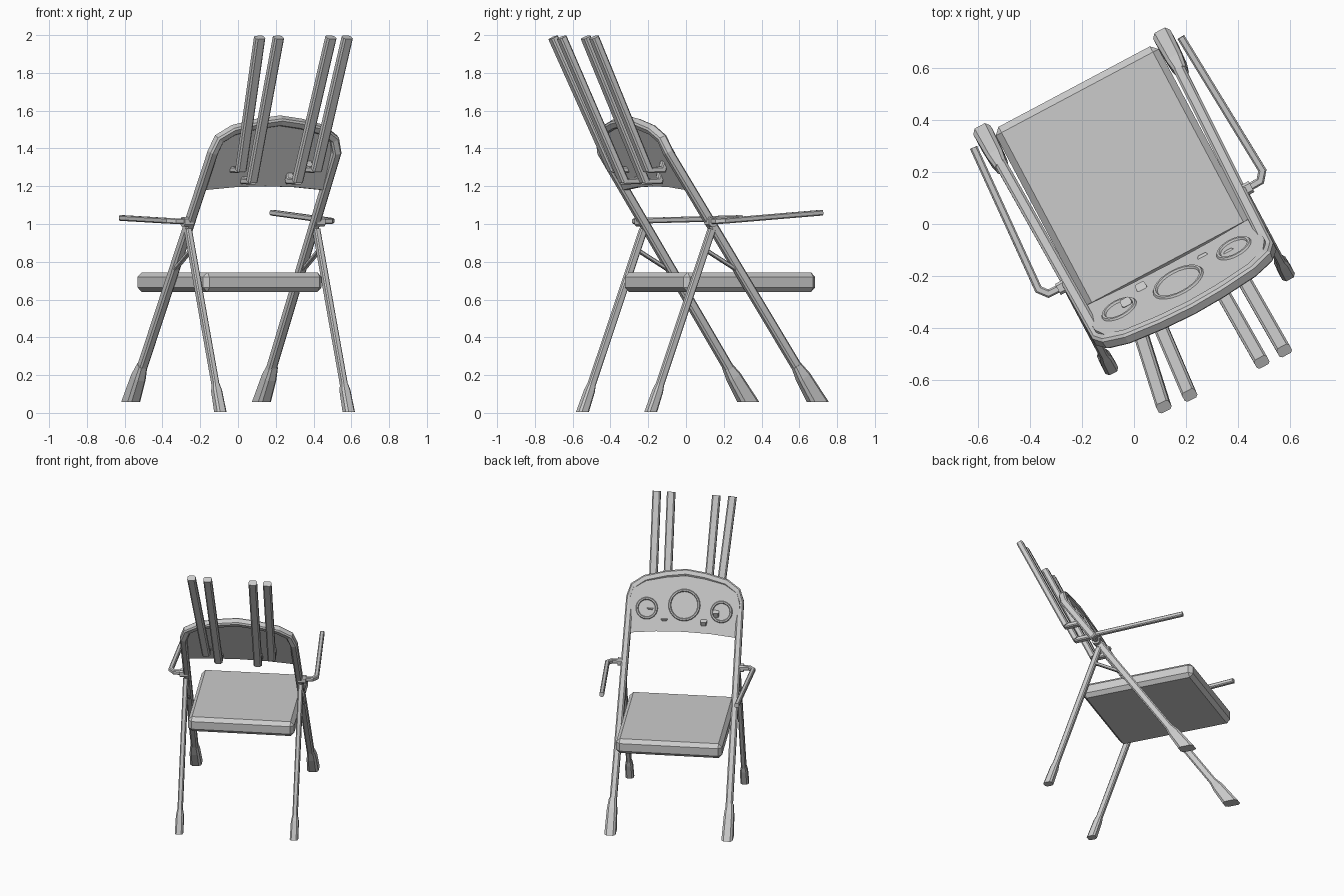
import bpy, bmesh
from math import radians
from mathutils import Matrix, Vector

if "Cube" in bpy.data.objects:
    bpy.data.objects.remove(bpy.data.objects["Cube"])

# The whole chair is turned about z; parts are modelled in its own axes (+y = chair front)
PLACE = Matrix.Rotation(radians(28), 4, 'Z') @ Matrix.Translation((0.045, 0, 0))


def finish(name, bm):
    bmesh.ops.recalc_face_normals(bm, faces=bm.faces[:])
    me = bpy.data.meshes.new(name)
    bm.to_mesh(me)
    bm.free()
    me.transform(PLACE)
    ob = bpy.data.objects.new(name, me)
    bpy.context.collection.objects.link(ob)
    return ob


def sweep(name, path, sizes, normal, floor=None):
    """Chamfered rectangular bar along a path; floor cuts the first end level."""
    pts = [Vector(p) for p in path]
    if len(sizes) == 1:
        sizes = sizes * len(pts)
    bm = bmesh.new()
    rings = []
    for i, p in enumerate(pts):
        a = (p - pts[i - 1]).normalized() if i else None
        b = (pts[i + 1] - p).normalized() if i < len(pts) - 1 else None
        t = ((a or b) + (b or a)).normalized()
        side = t.cross(Vector(normal)).normalized()
        up = side.cross(t)
        miter = 1 / max(0.6, t.dot(a or b))
        w, d = sizes[i][0] / 2, sizes[i][1] / 2
        c = min(w, d) * 0.4
        ring = []
        for u, v in ((w, d - c), (w - c, d), (c - w, d), (-w, d - c),
                     (-w, c - d), (c - w, -d), (w - c, -d), (w, c - d)):
            q = p + side * u * miter + up * v
            if floor is not None and i == 0:
                q += t * ((floor - q.z) / t.z)
            ring.append(bm.verts.new(q))
        rings.append(ring)
    for r, s in zip(rings, rings[1:]):
        for k in range(8):
            j = (k + 1) % 8
            bm.faces.new((r[k], r[j], s[j], s[k]))
    bm.faces.new(rings[0])
    bm.faces.new(rings[-1])
    return finish(name, bm)


def rail_y(z):
    return 0.55 - 0.67 * (z - 0.07)


def panel_y(z):
    return -0.19 - 0.49 * (z - 1.18)


# Bent frame: both front legs and the arch over the backrest in one bar
half = [(0.39, rail_y(0.15), 0.15), (0.37, rail_y(1.38), 1.38),
        (0.345, -0.35, 1.45), (0.27, -0.37, 1.497), (0.13, -0.383, 1.53)]
arch = half + [(0, -0.388, 1.547)] + [(-x, y, z) for x, y, z in reversed(half)]
sweep("frame", arch, [(0.046, 0.05)], (0, 1, 0.67))

# Backrest panel
edge = [(0.18, 1.195), (0.375, 1.178), (0.37, 1.38), (0.345, 1.45), (0.27, 1.495), (0.13, 1.528)]
outline = [(0, 1.2)] + edge + [(0, 1.543)] + [(-x, z) for x, z in reversed(edge)]
bm = bmesh.new()
front = [bm.verts.new((x, panel_y(z), z)) for x, z in outline]
back = [bm.verts.new((x, panel_y(z) - 0.025, z)) for x, z in outline]
bm.faces.new(front)
bm.faces.new(back)
for i in range(len(front)):
    j = (i + 1) % len(front)
    bm.faces.new((front[i], front[j], back[j], back[i]))
finish("backrest_panel", bm)

# Three rings on the front of the panel
tilt = Vector((0, 1, 0.49)).to_track_quat('Z', 'Y').to_matrix().to_4x4()
for label, x, z, r in (("left", -0.25, 1.33, 0.065), ("middle", 0, 1.36, 0.098), ("right", 0.25, 1.33, 0.065)):
    bpy.ops.mesh.primitive_torus_add(major_radius=r, minor_radius=0.009, major_segments=24, minor_segments=6)
    ob = bpy.context.object
    ob.name = "ring_" + label
    ob.data.transform(PLACE @ Matrix.Translation((x, panel_y(z), z)) @ tilt)

# Seat cushion with chamfered edges
bm = bmesh.new()
bmesh.ops.create_cube(bm, size=1, matrix=Matrix.Translation((0, 0.18, 0.692)) @ Matrix.Diagonal((0.71, 0.79, 0.105, 1)))
bmesh.ops.bevel(bm, geom=bm.edges[:], offset=0.025, segments=1, affect='EDGES')
finish("seat", bm)

for s, label in ((-1, "left"), (1, "right")):
    X = (1, 0, 0)
    # Front foot sleeve
    sweep("front_foot_" + label,
          [(s * 0.392, rail_y(z), z) for z in (0.06, 0.19, 0.25)],
          [(0.09, 0.075), (0.075, 0.065), (0.05, 0.048)], X, 0.058)
    # Back leg and its foot
    top, low = Vector((s * 0.385, -0.075, 0.97)), Vector((s * 0.385, -0.442, 0.0))
    sweep("back_leg_" + label, [low.lerp(top, 0.1), top], [(0.04, 0.034)], X)
    sweep("back_foot_" + label, [low, low.lerp(top, 0.12), low.lerp(top, 0.155)],
          [(0.056, 0.055), (0.05, 0.05), (0.04, 0.036)], X, 0.005)
    # Folding brace
    sweep("brace_" + label, [(s * 0.385, -0.115, 0.865), (s * 0.385, 0.085, 0.752)], [(0.02, 0.025)], X)
    # Armrest rod and its pivot
    lift = 0.04 if s > 0 else 0.012
    sweep("armrest_" + label,
          [(s * 0.38, -0.085, 1.015), (s * 0.462, -0.082, 1.015), (s * 0.488, -0.05, 1.017),
           (s * 0.452, 0.55, 1.02 + lift)], [(0.03, 0.03)], (0, 0, 1))
    sweep("arm_pivot_" + label, [(s * 0.37, -0.085, 1.012), (s * 0.422, -0.085, 1.012)], [(0.048, 0.048)], (0, 0, 1))

# Four upright bars hooked to the back of the panel
for i, (tx, ty, bx, by, bz) in enumerate(((-0.274, -0.675, -0.214, -0.35, 1.285),
                                          (-0.165, -0.682, -0.135, -0.325, 1.225),
                                          (0.14, -0.70, 0.13, -0.34, 1.225),
                                          (0.237, -0.702, 0.227, -0.372, 1.285))):
    sweep(f"upright_bar_{i + 1}", [(bx, by, bz), (tx, ty, 1.988)], [(0.042, 0.055)], (1, 0, 0))
    sweep(f"bar_hook_{i + 1}", [(bx, by - 0.01, bz), (bx, by + 0.085, bz + 0.003), (bx, by + 0.1, bz + 0.05)],
          [(0.032, 0.042)], (1, 0, 0))
